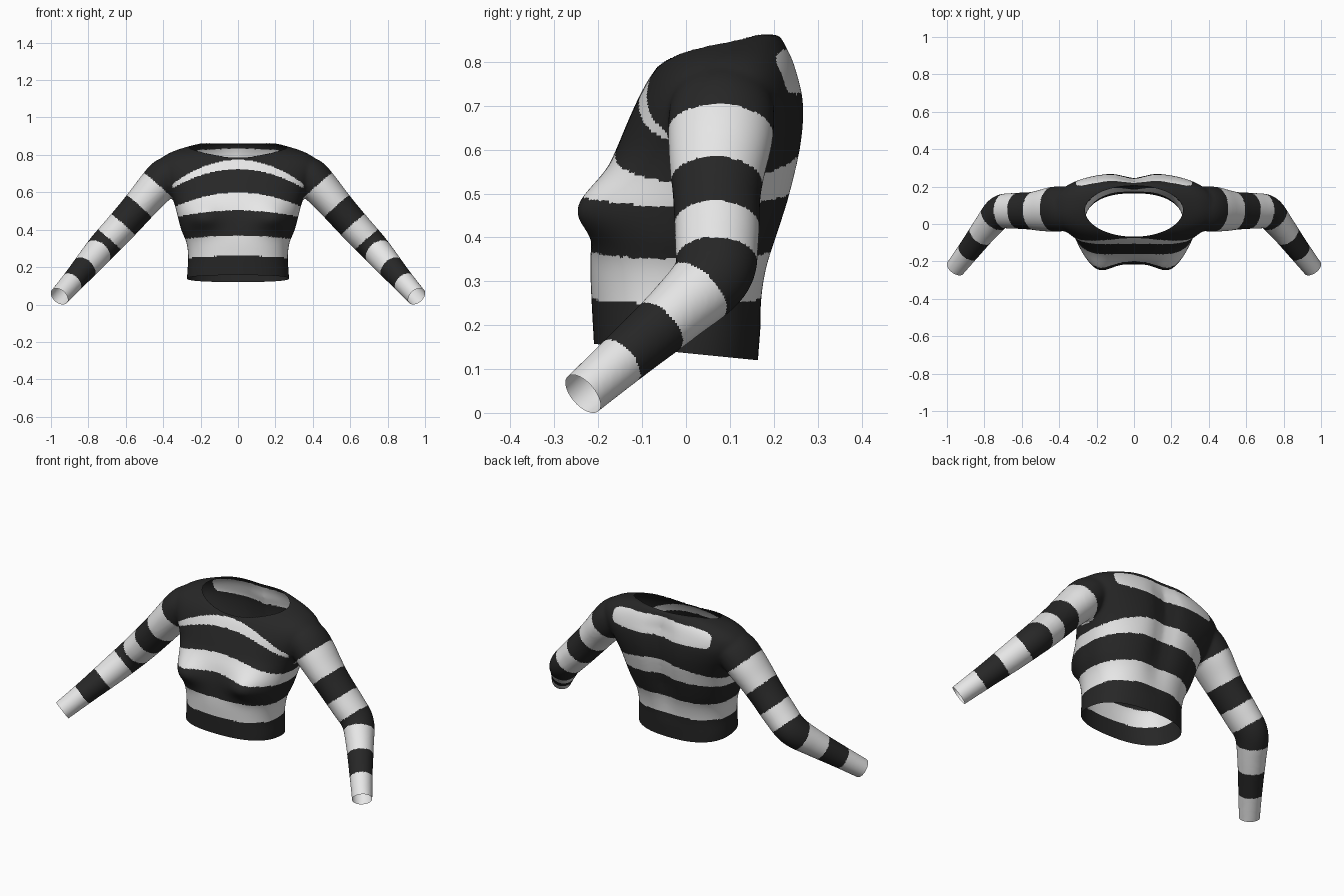
import bpy, bmesh
from math import sin, cos, pi, exp, hypot
from mathutils import Vector

cube = bpy.data.objects.get("Cube")
if cube:
    bpy.data.objects.remove(cube)


def material(name, value):
    m = bpy.data.materials.new(name)
    m.use_nodes = True
    col = (value, value, value, 1)
    m.diffuse_color = col
    m.node_tree.nodes["Principled BSDF"].inputs["Base Color"].default_value = col
    return m


def spline(rows, steps=6):
    """Smooth curve through rows of numbers."""
    pts = [Vector(r) for r in rows]
    out = []
    for i in range(len(pts) - 1):
        a, b, c, d = pts[max(i - 1, 0)], pts[i], pts[i + 1], pts[min(i + 2, len(pts) - 1)]
        for k in range(steps):
            t = k / steps
            out.append(b + (c - a) * (t / 2) + (a * 2 - b * 5 + c * 4 - d) * (t * t / 2)
                       + (b * 3 - a - c * 3 + d) * (t ** 3 / 2))
    return out + [pts[-1]]


def loft(bm, rings):
    """Closed skin over a list of rings."""
    vs = [[bm.verts.new(p) for p in ring] for ring in rings]
    n = len(vs[0])
    for a, b in zip(vs, vs[1:]):
        for i in range(n):
            j = (i + 1) % n
            bm.faces.new((a[i], a[j], b[j], b[i]))
    bm.faces.new(vs[0][::-1])
    bm.faces.new(vs[-1])


def power(v, e):
    return abs(v) ** e * (1 if v > 0 else -1)


def torso_ring(z, half, front, back, n=72):
    ring = []
    for i in range(n):
        a = 2 * pi * i / n
        x = half * power(cos(a), 0.83)
        s = power(sin(a), 0.83)
        y = (front + back) / 2 + (back - front) / 2 * s
        if s < 0:      # bust
            spread = 0.08 if z > 0.465 else 0.065
            y -= 0.068 * exp(-((abs(x) - 0.195) / 0.095) ** 2 - ((z - 0.465) / spread) ** 2)
        elif z > 0.2:  # spine hollow, fading at the neck
            depth = min(1, (z - 0.2) / 0.25, max(0, 0.9 - z) / 0.13)
            y -= 0.03 * depth * exp(-(x / 0.075) ** 2)
        ring.append((x, y, z))
    return ring


# Torso rows: height, half width, front, back
TORSO = [(0.06, 0.27, -0.205, 0.16), (0.16, 0.272, -0.21, 0.167), (0.25, 0.266, -0.215, 0.176),
         (0.33, 0.275, -0.218, 0.192), (0.40, 0.303, -0.215, 0.215), (0.47, 0.322, -0.207, 0.238),
         (0.54, 0.34, -0.187, 0.256), (0.60, 0.365, -0.16, 0.268), (0.66, 0.4, -0.135, 0.274),
         (0.72, 0.43, -0.108, 0.272), (0.77, 0.423, -0.08, 0.26), (0.81, 0.37, -0.045, 0.247),
         (0.84, 0.29, 0.01, 0.232), (0.864, 0.2, 0.08, 0.22)]

# Sleeve rows: centre x, y, z, radius in the front plane, radius in depth
SLEEVE = [(0.30, 0.085, 0.735, 0.08, 0.105), (0.38, 0.082, 0.69, 0.1, 0.12),
          (0.44, 0.078, 0.628, 0.099, 0.12), (0.5, 0.072, 0.56, 0.092, 0.11),
          (0.56, 0.07, 0.49, 0.088, 0.1),
          (0.65, 0.07, 0.39, 0.084, 0.096), (0.72, 0.06, 0.315, 0.08, 0.09),
          (0.79, -0.02, 0.233, 0.073, 0.074), (0.87, -0.125, 0.141, 0.062, 0.063),
          (0.955, -0.235, 0.045, 0.054, 0.054), (0.99, -0.28, 0.006, 0.052, 0.052)]
sleeve = spline(SLEEVE)


def sleeve_rings(n=40):
    rings = []
    centres = [Vector(p[:3]) for p in sleeve]
    for i, p in enumerate(sleeve):
        t = (centres[min(i + 1, len(sleeve) - 1)] - centres[max(i - 1, 0)]).normalized()
        u = Vector((0, 1, 0))
        u = (u - t * u.dot(t)).normalized()
        v = t.cross(u)
        rings.append([centres[i] + u * (cos(2 * pi * k / n) * p[4]) + v * (sin(2 * pi * k / n) * p[3])
                      for k in range(n)])
    return rings


# Solid body and sleeves
bm = bmesh.new()
loft(bm, [torso_ring(*r) for r in spline(TORSO)])
rings = sleeve_rings()
loft(bm, rings)
loft(bm, [[Vector((-p.x, p.y, p.z)) for p in ring] for ring in rings])
bmesh.ops.recalc_face_normals(bm, faces=bm.faces[:])
mesh = bpy.data.meshes.new("striped_top")
bm.to_mesh(mesh)
bm.free()
top = bpy.data.objects.new("striped_top", mesh)
bpy.context.collection.objects.link(top)
bpy.context.view_layer.objects.active = top
top.select_set(True)

# Fuse into one soft skin
fuse = top.modifiers.new("fuse", "REMESH")
fuse.mode = "VOXEL"
fuse.voxel_size = 0.007
soften = top.modifiers.new("soften", "SMOOTH")
soften.factor = 0.5
soften.iterations = 24
for name in ("fuse", "soften"):
    bpy.ops.object.modifier_apply(modifier=name)

top.data.materials.clear()
top.data.materials.append(material("charcoal", 0.02))
top.data.materials.append(material("off_white", 0.8))
bm = bmesh.new()
bm.from_mesh(top.data)


def open_end(co, no, inside):
    """Cut the skin at a plane and remove the part beyond it."""
    co, no = Vector(co), Vector(no).normalized()
    faces = [f for f in bm.faces if inside(f.calc_center_median().x)]
    geom = list({v for f in faces for v in f.verts}) + list({e for f in faces for e in f.edges}) + faces
    bmesh.ops.bisect_plane(bm, geom=geom, dist=1e-5, plane_co=co, plane_no=no)
    gone = [f for f in bm.faces if inside(f.calc_center_median().x)
            and (f.calc_center_median() - co).dot(no) > 0]
    bmesh.ops.delete(bm, geom=gone, context="FACES")


# Hem and cuffs
open_end((0, 0, 0.138), (0, -0.1, -1), lambda x: abs(x) < 0.45)
for side in (1, -1):
    open_end((side * 0.955, -0.235, 0.045), (side * 0.235, -0.305, -0.265),
             lambda x: x * side > 0.6)


def neck(p):
    """Distance from the neck centre, 1 on the rim."""
    y = p.y - 0.075
    return hypot(p.x / 0.262, y / (0.13 if y > 0 else 0.143))


# Neck opening with an even rim
gone = [f for f in bm.faces if f.calc_center_median().z > 0.7 and neck(f.calc_center_median()) < 1]
bmesh.ops.delete(bm, geom=gone, context="FACES")
for v in bm.verts:
    if v.is_boundary and v.co.z > 0.6:
        k = neck(v.co)
        v.co.x /= k
        v.co.y = 0.075 + (v.co.y - 0.075) / k

# Stripe limits: distance along the sleeve, then torso height with its drop at the sides
SLEEVE_BANDS = (0, 0.15, 0.28, 0.39, 0.495, 0.635, 0.772)
TORSO_BANDS = ((0.262, 0.015), (0.37, 0.02), (0.505, 0.03), (0.6, 0.06))
shoulder = Vector((0.43, 0.08, 0.64))
elbow = Vector((0.72, 0.065, 0.31))
wrist = Vector((0.955, -0.235, 0.045))
upper, lower = elbow - shoulder, wrist - elbow


def along_sleeve(p):
    """Length along the sleeve and distance from its axis."""
    d = upper.normalized()
    s = min((p - shoulder).dot(d), upper.length)
    e = lower.normalized()
    t = max((p - elbow).dot(e), 0)
    near = (p - shoulder - d * s).length
    far = (p - elbow - e * t).length
    return (s, near) if near <= far else (upper.length + t, far)


def is_light(c):
    p = Vector((abs(c.x), c.y, c.z))
    s, gap = along_sleeve(p)
    if p.x > 0.35 and s > 0 and gap < 0.16:
        return sum(s > b for b in SLEEVE_BANDS) % 2 == 1
    q = (p.x / 0.3) ** 2
    if p.z < 0.6 - 0.06 * q:
        return sum(p.z > z - drop * q for z, drop in TORSO_BANDS) % 2 == 1
    if p.y < 0.08:   # narrow chest stripe
        return p.x < 0.35 and 0.725 - 0.075 * q < p.z < 0.775 - 0.095 * q
    # rounded shoulder blade stripe
    return (p.x / 0.31) ** 6 + ((p.z - 0.785 + 0.015 * q) / 0.05) ** 4 < 1


for f in bm.faces:
    f.material_index = int(is_light(f.calc_center_median()))
low = min(v.co.z for v in bm.verts)
bmesh.ops.translate(bm, verts=bm.verts[:], vec=(0, 0, -low))
bm.to_mesh(top.data)
bm.free()
bpy.ops.object.shade_smooth_by_angle(angle=pi / 3)
